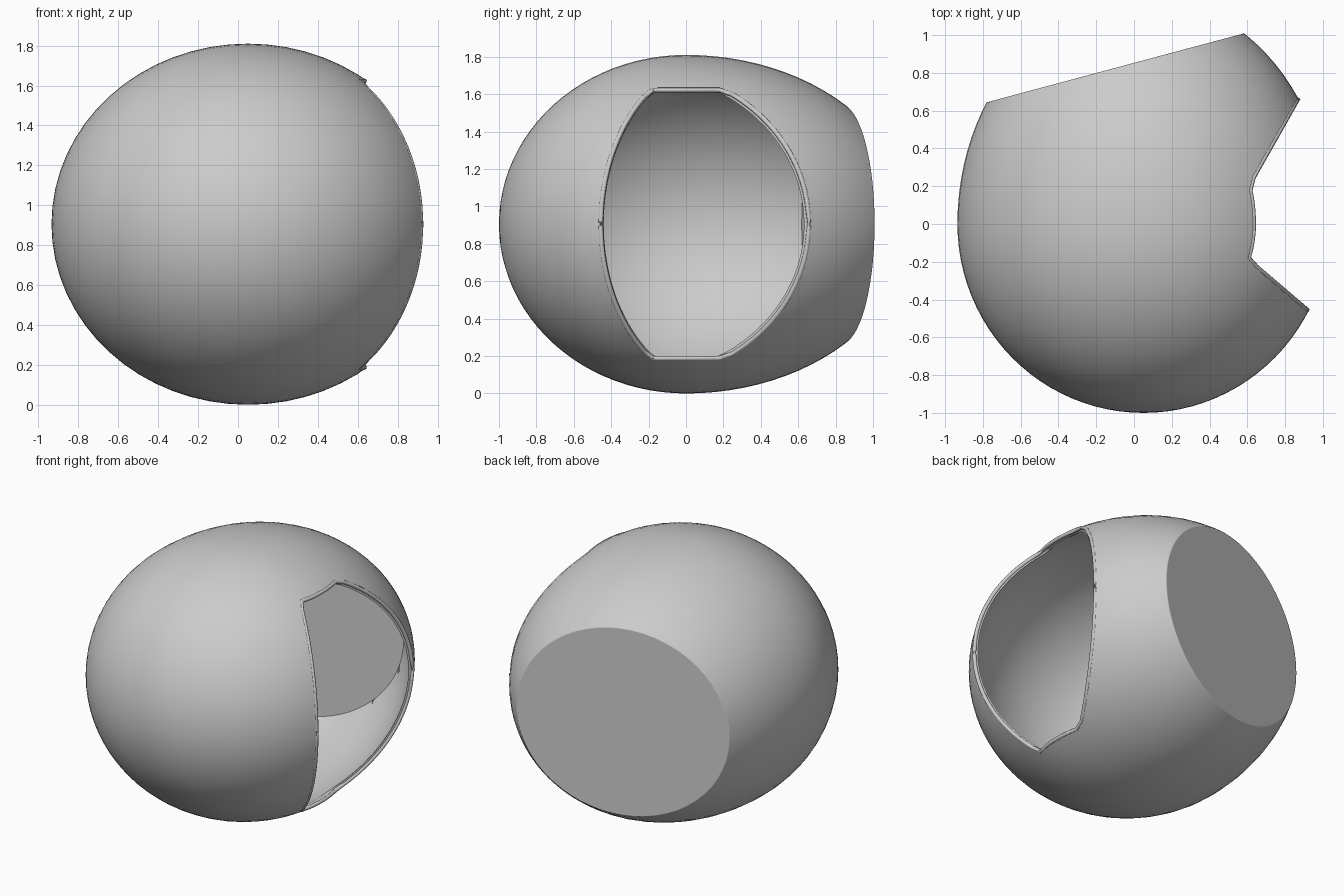
import bpy, bmesh, math
from mathutils import Vector

if "Cube" in bpy.data.objects:
    bpy.data.objects.remove(bpy.data.objects["Cube"], do_unlink=True)

CENTRE = Vector((0.05, 0, 0.905))
RX, RZ, FRONT, BACK = 0.985, 0.905, 1.0, 1.2
HALF_OPENING = 0.725
SHELL = 0.03


def link(name, data):
    obj = bpy.data.objects.new(name, data)
    bpy.context.collection.objects.link(obj)
    return obj


def mesh_object(name, bm):
    bmesh.ops.recalc_face_normals(bm, faces=bm.faces[:])
    mesh = bpy.data.meshes.new(name)
    bm.to_mesh(mesh)
    bm.free()
    return link(name, mesh)


def y_part(y):
    return (y / (BACK if y > 0 else FRONT)) ** 2


def height_at(x, y):
    return RZ * math.sqrt(max(0, 1 - ((x - CENTRE.x) / RX) ** 2 - y_part(y)))


def side_at(y, z):
    return CENTRE.x + RX * math.sqrt(max(0, 1 - (z / RZ) ** 2 - y_part(y)))


# Round body, longer at the back, poles along y
bm = bmesh.new()
bmesh.ops.create_uvsphere(bm, u_segments=64, v_segments=48, radius=1)
for v in bm.verts:
    x, y, z = v.co.x, -v.co.z, v.co.y
    v.co = CENTRE + Vector((x * RX, y * (BACK if y > 0 else FRONT), z * RZ))

# Slanted flat back with a softened edge
tilt = math.radians(15)
cut = bmesh.ops.bisect_plane(
    bm, geom=bm.verts[:] + bm.edges[:] + bm.faces[:], dist=1e-5,
    plane_co=(0, 0.853, 0), plane_no=(-math.sin(tilt), math.cos(tilt), 0),
    clear_outer=True)
rim = [g for g in cut["geom_cut"] if isinstance(g, bmesh.types.BMEdge)]
bmesh.ops.holes_fill(bm, edges=rim, sides=0)
body = mesh_object("shell_body", bm)

bevel = body.modifiers.new("Soft back edge", "BEVEL")
bevel.width = 0.05
bevel.segments = 5
bevel.limit_method = "ANGLE"
bevel.angle_limit = math.radians(20)
solid = body.modifiers.new("Wall", "SOLIDIFY")
solid.thickness = SHELL
solid.offset = -1

# Wedge cutter for the side opening
front_in, front_tip = Vector((0.62, -0.2)), Vector((0.93, -0.465))
back_in, back_tip = Vector((0.61, 0.2)), Vector((0.878, 0.675))
outline = [front_in.lerp(front_tip, -0.3), front_in.lerp(front_tip, 2),
           back_in.lerp(back_tip, 2), back_in.lerp(back_tip, -0.3)]
bm = bmesh.new()
base = bm.faces.new([bm.verts.new((p.x, p.y, CENTRE.z - HALF_OPENING)) for p in outline])
top = bmesh.ops.extrude_face_region(bm, geom=[base])
bmesh.ops.translate(bm, vec=(0, 0, 2 * HALF_OPENING),
                    verts=[g for g in top["geom"] if isinstance(g, bmesh.types.BMVert)])
cutter = mesh_object("opening_cutter", bm)
rounding = cutter.modifiers.new("Round corners", "BEVEL")
rounding.width = 0.04
rounding.segments = 4
cutter.hide_render = True
cutter.hide_viewport = True
cutter.display_type = "WIRE"

opening = body.modifiers.new("Opening", "BOOLEAN")
opening.object = cutter
opening.operation = "DIFFERENCE"
opening.solver = "EXACT"


# Rounded lip following the edge of the opening
def wall(inner, tip, sign):
    points = []
    for i in range(1, 25):
        p = inner.lerp(tip, 0.04 + 0.96 * math.sin(math.pi / 2 * i / 24))
        points.append(Vector((p.x, p.y, sign * min(height_at(p.x, p.y), HALF_OPENING))))
    # snap the tip onto the body's middle
    points[-1].z = 0
    return points


def crossing(sign):
    return [Vector((side_at(y, HALF_OPENING), y, sign * HALF_OPENING))
            for y in [-0.18 + 0.03 * i for i in range(13)]]


path = (wall(front_in, front_tip, 1)[::-1] + crossing(1) + wall(back_in, back_tip, 1)
        + wall(back_in, back_tip, -1)[-2::-1] + crossing(-1)[::-1]
        + wall(front_in, front_tip, -1)[:-1])
curve = bpy.data.curves.new("opening_lip", "CURVE")
curve.dimensions = "3D"
curve.bevel_depth = 0.013
curve.bevel_resolution = 2
spline = curve.splines.new("POLY")
spline.points.add(len(path) - 1)
for point, co in zip(spline.points, path):
    # sit the lip just inside the outer skin
    inward = Vector((co.x - CENTRE.x, co.y, co.z)).normalized() * 0.01
    point.co = (co.x - inward.x, co.y - inward.y, CENTRE.z + co.z - inward.z, 1)
spline.use_cyclic_u = True
spline.use_smooth = True
lip = link("opening_lip", curve)

# Shading
bpy.ops.object.select_all(action="DESELECT")
body.select_set(True)
bpy.context.view_layer.objects.active = body
bpy.ops.object.shade_smooth_by_angle(angle=math.radians(30))
